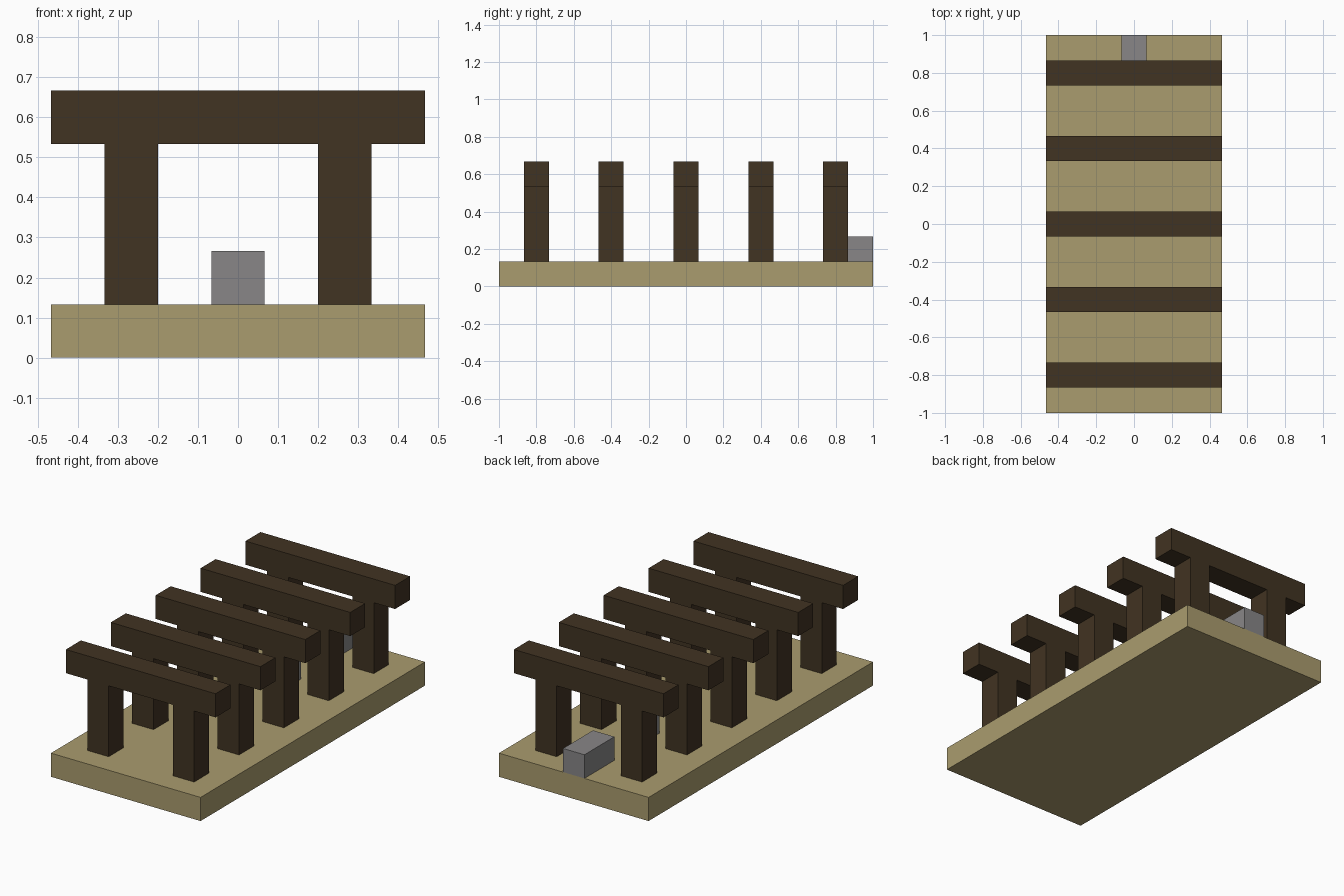
import bpy

default_cube = bpy.data.objects.get("Cube")
if default_cube:
    bpy.data.objects.remove(default_cube, do_unlink=True)

U = 2 / 15  # block module shared by every part


def make_material(name, rgb):
    color = (*rgb, 1.0)
    mat = bpy.data.materials.new(name)
    mat.use_nodes = True
    mat.diffuse_color = color
    mat.node_tree.nodes["Principled BSDF"].inputs["Base Color"].default_value = color
    return mat


def add_box(name, center, size, mat):
    bpy.ops.mesh.primitive_cube_add(size=1, location=center)
    obj = bpy.context.object
    obj.name = name
    obj.scale = size
    bpy.ops.object.transform_apply(location=False, rotation=False, scale=True)
    obj.data.materials.append(mat)
    return obj


sand = make_material("sand", (0.402, 0.332, 0.156))
dark_wood = make_material("dark wood", (0.053, 0.033, 0.016))
stone = make_material("grey stone", (0.246, 0.240, 0.243))

# Base slab
add_box("base", (0, 0, U / 2), (7 * U, 15 * U, U), sand)

# Row of gateways: two posts and a crossbeam each
for i in range(-2, 3):
    y = i * 3 * U
    for side, label in ((1, "left"), (-1, "right")):
        add_box(f"{label}_post", (side * 2 * U, y, 2.5 * U), (U, U, 3 * U), dark_wood)
    add_box("crossbeam", (0, y, 4.5 * U), (7 * U, U, U), dark_wood)

# Stone blocks on the centre line, towards the back
add_box("end_block", (0, 6.5 * U, 1.5 * U), (U, 2 * U, U), stone)
add_box("inner_block", (0, 3 * U, 1.5 * U), (U, U, U), stone)
